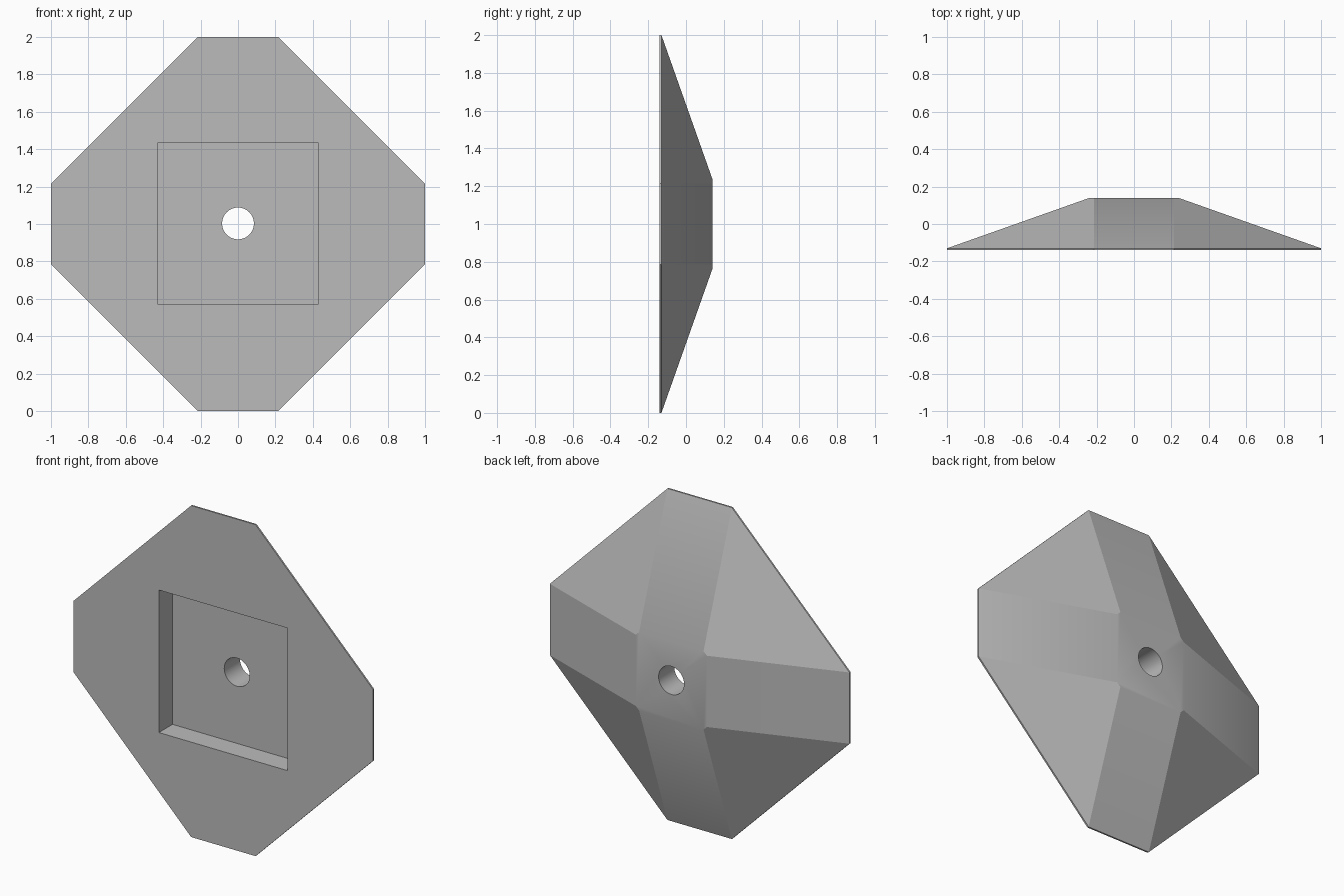
import bpy, bmesh, math
from mathutils import Matrix, Vector

cube = bpy.data.objects.get("Cube")
if cube:
    bpy.data.objects.remove(cube, do_unlink=True)

FRONT, RIM, BACK = -0.14, -0.13, 0.14
FLOOR = -0.01          # depth reached by the square pocket
ARM = 0.215            # half width of the four sloping arms
PLATEAU = 0.237        # half width of the raised centre

grey = bpy.data.materials.new("plain grey")
grey.use_nodes = True
grey.diffuse_color = (0.5, 0.5, 0.5, 1)
grey.node_tree.nodes["Principled BSDF"].inputs["Base Color"].default_value = (0.5, 0.5, 0.5, 1)


def make_object(name, bm):
    bmesh.ops.recalc_face_normals(bm, faces=bm.faces)
    mesh = bpy.data.meshes.new(name)
    bm.to_mesh(mesh)
    bm.free()
    obj = bpy.data.objects.new(name, mesh)
    bpy.context.collection.objects.link(obj)
    return obj


def octagon(bm, half, y):
    """Square with cut corners, standing in the xz plane."""
    corners = [(ARM, half), (half, ARM), (half, -ARM), (ARM, -half),
               (-ARM, -half), (-half, -ARM), (-half, ARM), (-ARM, half)]
    return [bm.verts.new((x, y, 1 + z)) for x, z in corners]


# Tapered body lofted through three octagons
bm = bmesh.new()
rings = [octagon(bm, 1, FRONT), octagon(bm, 1, RIM), octagon(bm, PLATEAU, BACK)]
for low, high in zip(rings, rings[1:]):
    for i in range(8):
        j = (i + 1) % 8
        bm.faces.new((low[i], low[j], high[j], high[i]))
bm.faces.new(rings[0])
bm.faces.new(rings[-1])
body = make_object("faceted_plate", bm)
body.data.materials.append(grey)

# Square pocket in the front
bm = bmesh.new()
bmesh.ops.create_cube(bm, size=1, matrix=Matrix.Translation((0, FLOOR - 0.2, 1.003))
                      @ Matrix.Diagonal((0.86, 0.4, 0.86, 1)))
pocket = make_object("pocket_cutter", bm)

# Round hole through the centre
bm = bmesh.new()
bmesh.ops.create_cone(bm, cap_ends=True, segments=48, radius1=0.085, radius2=0.085, depth=1,
                      matrix=Matrix.Translation((0, 0, 1.003)) @ Matrix.Rotation(math.pi / 2, 4, 'X'))
hole = make_object("hole_cutter", bm)

bpy.context.view_layer.objects.active = body
for cutter in (pocket, hole):
    cutter.hide_render = True
    mod = body.modifiers.new("cut", 'BOOLEAN')
    mod.operation = 'DIFFERENCE'
    mod.solver = 'EXACT'
    mod.object = cutter
    bpy.ops.object.modifier_apply(modifier=mod.name)
    bpy.data.objects.remove(cutter, do_unlink=True)

# Smooth only the hole wall and the bend from plateau to arms
bm = bmesh.new()
bm.from_mesh(body.data)
for face in bm.faces:
    face.smooth = True
for edge in bm.edges:
    if len(edge.link_faces) < 2:
        continue
    gentle = edge.calc_face_angle(0) < math.radians(25)
    on_top = all(v.co.y > BACK - 0.01 for v in edge.verts) and edge.calc_length() > 0.1
    in_hole = all(abs(f.normal.y) < 0.01 for f in edge.link_faces)
    flat = edge.calc_face_angle(0) < 0.01
    edge.smooth = flat or (gentle and (on_top or in_hole))
bm.to_mesh(body.data)
bm.free()
